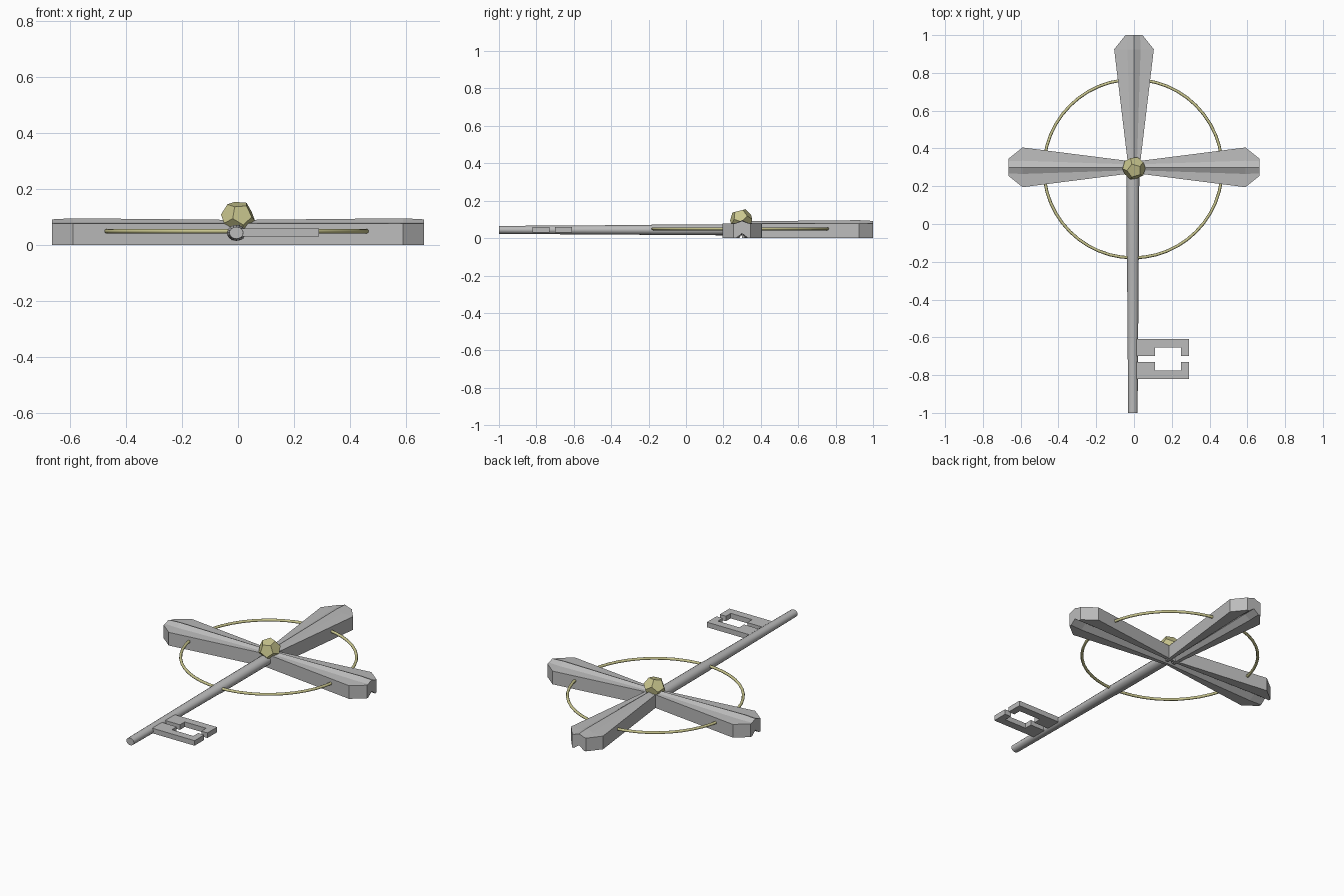
import bpy, bmesh, math
from mathutils import Matrix, Vector

cube = bpy.data.objects.get("Cube")
if cube:
    bpy.data.objects.remove(cube)


def material(name, rgb):
    m = bpy.data.materials.new(name)
    m.use_nodes = True
    m.diffuse_color = (*rgb, 1)
    m.node_tree.nodes["Principled BSDF"].inputs["Base Color"].default_value = (*rgb, 1)
    return m


SILVER = material("silver", (0.5, 0.5, 0.5))
GOLD = material("pale gold", (0.58, 0.56, 0.27))
HUB = Vector((0, 0.3, 0))


def finish(name, bm, mat, smooth=False):
    bmesh.ops.recalc_face_normals(bm, faces=bm.faces)
    mesh = bpy.data.meshes.new(name)
    bm.to_mesh(mesh)
    bm.free()
    mesh.materials.append(mat)
    obj = bpy.data.objects.new(name, mesh)
    bpy.context.collection.objects.link(obj)
    if smooth:
        bpy.ops.object.select_all(action='DESELECT')
        obj.select_set(True)
        bpy.context.view_layer.objects.active = obj
        bpy.ops.object.shade_smooth_by_angle(angle=math.radians(40))
    return obj


def loft(bm, rows):
    """Skin closed sections of equal length and cap both ends."""
    rings = [[bm.verts.new(p) for p in row] for row in rows]
    for a, b in zip(rings, rings[1:]):
        for i in range(len(a)):
            j = (i + 1) % len(a)
            bm.faces.new((a[i], a[j], b[j], b[i]))
    bm.faces.new(rings[0])
    bm.faces.new(rings[-1])


def blade_section(d, half, ridge, peak):
    """Flared blade: straight walls, raised spine on top, groove below."""
    right = [(half, 0), (half, 0.078), (ridge, 0.08)]
    left = [(-u, z) for u, z in reversed(right)]
    pts = right + [(0, peak)] + left + [(-ridge, 0), (0, 0.025), (ridge, 0)]
    return [Vector((d, u, z)) for u, z in pts]


# Three flared blades
for name, angle, length in (("left_blade", 0, 0.665), ("back_blade", 90, 0.7),
                            ("right_blade", 180, 0.665)):
    bm = bmesh.new()
    loft(bm, [blade_section(0, 0.03, 0.015, 0.09),
              blade_section(length - 0.075, 0.105, 0.035, 0.096),
              blade_section(length, 0.045, 0.032, 0.092)])
    bm.transform(Matrix.Translation(HUB) @ Matrix.Rotation(math.radians(angle), 4, 'Z'))
    finish(name, bm, SILVER)

# Tapered shaft with a small step where the hoop crosses
bm = bmesh.new()
stations = [(0.3, 0.034), (-0.18, 0.033), (-0.19, 0.031), (-1, 0.025)]
loft(bm, [[Vector((-0.006 + r * math.cos(t), y, 0.044 + 0.85 * r * math.sin(t)))
           for t in (math.tau * i / 16 for i in range(16))] for y, r in stations])
finish("shaft", bm, SILVER, True)

# Two mirrored bracket teeth
tooth = [(0, 0.105), (0.29, 0.105), (0.29, 0.015), (0.25, 0.015),
         (0.25, 0.06), (0.11, 0.06), (0.11, 0.015), (0, 0.015)]
for name, side in (("upper_tooth", 1), ("lower_tooth", -1)):
    bm = bmesh.new()
    loft(bm, [[Vector((x, side * y - 0.715, z)) for x, y in tooth] for z in (0.03, 0.06)])
    finish(name, bm, SILVER)

# Thin hoop
bpy.ops.mesh.primitive_torus_add(location=(-0.005, 0.293, 0.05), major_radius=0.472,
                                 minor_radius=0.008, major_segments=48, minor_segments=8)
hoop = bpy.context.object
hoop.name = "hoop"
hoop.data.materials.append(GOLD)
bpy.ops.object.shade_smooth_by_angle(angle=math.radians(50))

# Twelve-sided gem, made as the dual of an icosahedron
ico = bmesh.new()
bmesh.ops.create_icosphere(ico, subdivisions=1, radius=1)
bm = bmesh.new()
for f in ico.faces:
    bm.verts.new(f.calc_center_median().normalized() * 0.062)
ico.free()
bmesh.ops.convex_hull(bm, input=bm.verts)
bmesh.ops.dissolve_limit(bm, angle_limit=0.05, verts=bm.verts, edges=bm.edges)
bm.transform(Matrix.Translation(HUB + Vector((0, -0.005, 0.098))) @ Matrix.Rotation(0.25, 4, 'X'))
finish("gem", bm, GOLD)
